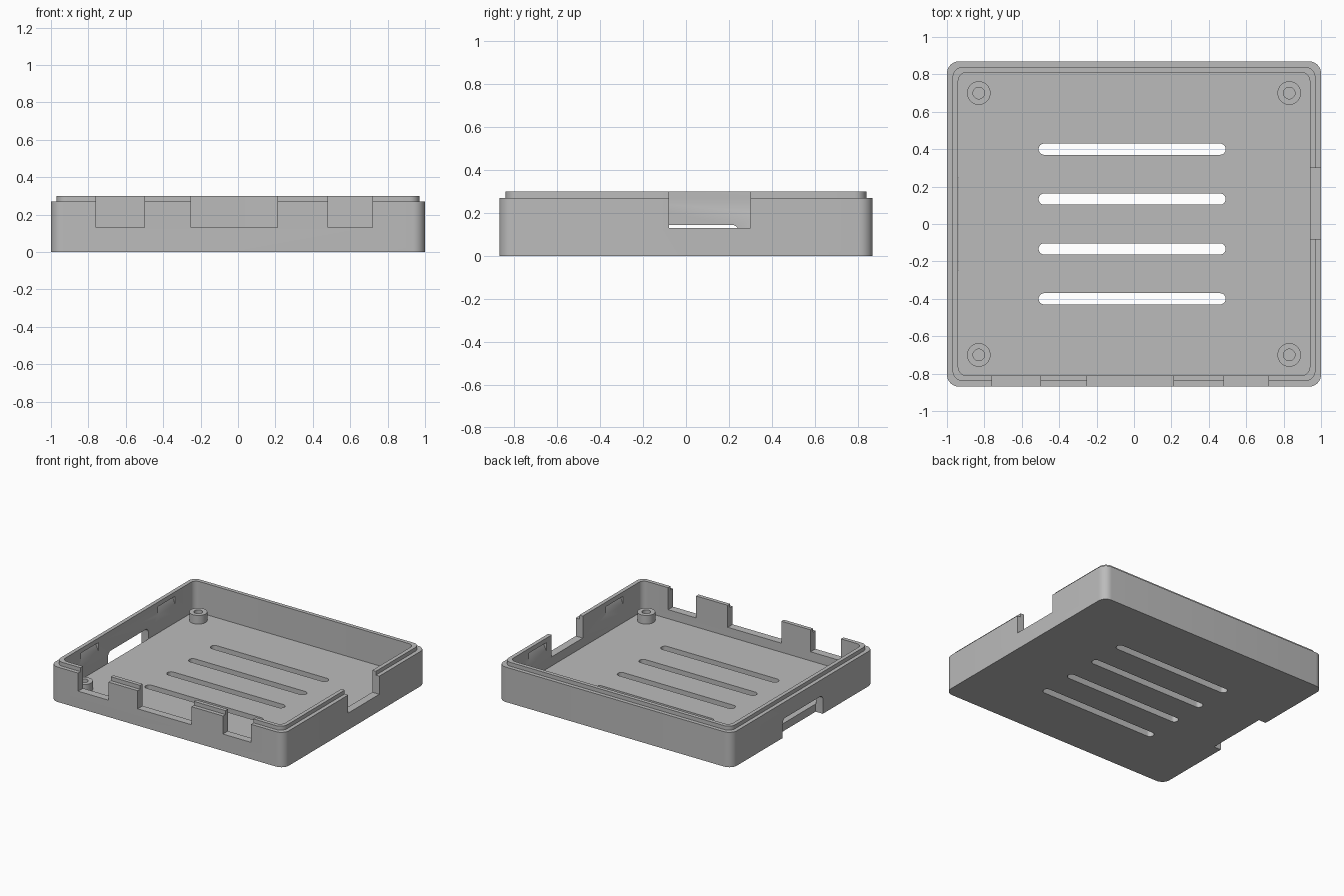
import bpy, bmesh
from math import sin, cos, pi, radians
from mathutils import Vector

if "Cube" in bpy.data.objects:
    bpy.data.objects.remove(bpy.data.objects["Cube"], do_unlink=True)

grey = bpy.data.materials.new("plain grey")
grey.use_nodes = True
grey.diffuse_color = (0.5, 0.5, 0.5, 1)
grey.node_tree.nodes["Principled BSDF"].inputs["Base Color"].default_value = (0.5, 0.5, 0.5, 1)

HX, HY = 1.0, 0.87            # outer half sizes
STEP, WALL = 0.03, 0.06       # lip step and wall thickness
FLOOR, RIM, TOP = 0.06, 0.27, 0.30


def rounded(hx, hy, r, cx=0, cy=0, n=8):
    """Outline of a rounded rectangle as 2D points."""
    pts = []
    for k, (sx, sy) in enumerate([(1, 1), (-1, 1), (-1, -1), (1, -1)]):
        for i in range(n + 1):
            a = (k + i / n) * pi / 2
            pts.append((cx + sx * (hx - r) + r * cos(a), cy + sy * (hy - r) + r * sin(a)))
    return pts


def circle(r, cx, cy, n=32):
    return [(cx + r * cos(2 * pi * i / n), cy + r * sin(2 * pi * i / n)) for i in range(n)]


def at(pts, level, axis="z"):
    """Place a 2D outline in space, square to the given axis."""
    place = {"z": lambda a, b: (a, b, level),
             "y": lambda a, b: (a, level, b),
             "x": lambda a, b: (level, a, b)}[axis]
    return [Vector(place(a, b)) for a, b in pts]


def loft(name, rings):
    """Closed solid skinned through rings of equal length."""
    bm = bmesh.new()
    loops = [[bm.verts.new(p) for p in ring] for ring in rings]
    for lo, hi in zip(loops, loops[1:]):
        for i in range(len(lo)):
            j = (i + 1) % len(lo)
            bm.faces.new((lo[i], lo[j], hi[j], hi[i]))
    bm.faces.new(loops[0][::-1])
    bm.faces.new(loops[-1])
    bmesh.ops.recalc_face_normals(bm, faces=bm.faces)
    mesh = bpy.data.meshes.new(name)
    bm.to_mesh(mesh)
    bm.free()
    mesh.materials.append(grey)
    ob = bpy.data.objects.new(name, mesh)
    bpy.context.collection.objects.link(ob)
    return ob


def cut(target, pts, lo, hi, axis="z"):
    """Remove a straight prism from the target."""
    cutter = loft("cutter", [at(pts, lo, axis), at(pts, hi, axis)])
    cutter.hide_render = True
    mod = target.modifiers.new("cut", "BOOLEAN")
    mod.operation, mod.solver, mod.object = "DIFFERENCE", "EXACT", cutter
    bpy.context.view_layer.objects.active = target
    bpy.ops.object.modifier_apply(modifier=mod.name)
    bpy.data.objects.remove(cutter, do_unlink=True)


def rect(a0, a1, b0, b1):
    return [(a0, b0), (a1, b0), (a1, b1), (a0, b1)]


# Tray: outer wall, stepped lip, inner wall and floor
outer = rounded(HX, HY, 0.065)
lip = rounded(HX - STEP, HY - STEP, 0.055)
inner = rounded(HX - WALL, HY - WALL, 0.045)
tray = loft("tray", [at(outer, 0), at(outer, RIM), at(lip, RIM),
                     at(lip, TOP), at(inner, TOP), at(inner, FLOOR)])

# Vent slots through the floor
for y in (0.4, 0.133, -0.133, -0.4):
    cut(tray, rounded(0.5, 0.03, 0.0299, -0.01, y), -0.1, 0.1)

# Port notches in the front wall and the left wall
for x0, x1 in ((-0.76, -0.5), (-0.25, 0.21), (0.48, 0.72)):
    cut(tray, rect(x0, x1, 0.13, 0.4), -1, -0.8, "y")
cut(tray, rect(-0.08, 0.3, 0.13, 0.4), 0.93, 1.1, "x")

# Card opening in the right wall, open underneath
cut(tray, rounded(0.245, 0.15, 0.03, 0, -0.005), -1.1, -HX + WALL + 0.001, "x")

# Wedge-shaped clip recesses inside both side walls
for side in (1, -1):
    for y in (0.47, -0.47):
        wedge = [(side * 0.93, 0.2), (side * 0.94, 0.2), (side * 0.97, 0.265), (side * 0.93, 0.265)]
        cut(tray, wedge, y - 0.105, y + 0.105, "y")

# Hollow screw posts in the corners
parts = [tray]
for x, side in ((-0.83, "right"), (0.83, "left")):
    for y, end in ((-0.7, "front"), (0.7, "back")):
        post, hole = circle(0.063, x, y), circle(0.031, x, y)
        parts.append(loft(f"{end}_{side}_screw_post",
                          [at(post, FLOOR - 0.01), at(post, 0.127), at(hole, 0.127), at(hole, FLOOR)]))

# Smooth rounded corners, crisp edges
bpy.ops.object.select_all(action="DESELECT")
for ob in parts:
    ob.select_set(True)
bpy.context.view_layer.objects.active = tray
bpy.ops.object.shade_smooth_by_angle(angle=radians(30))
